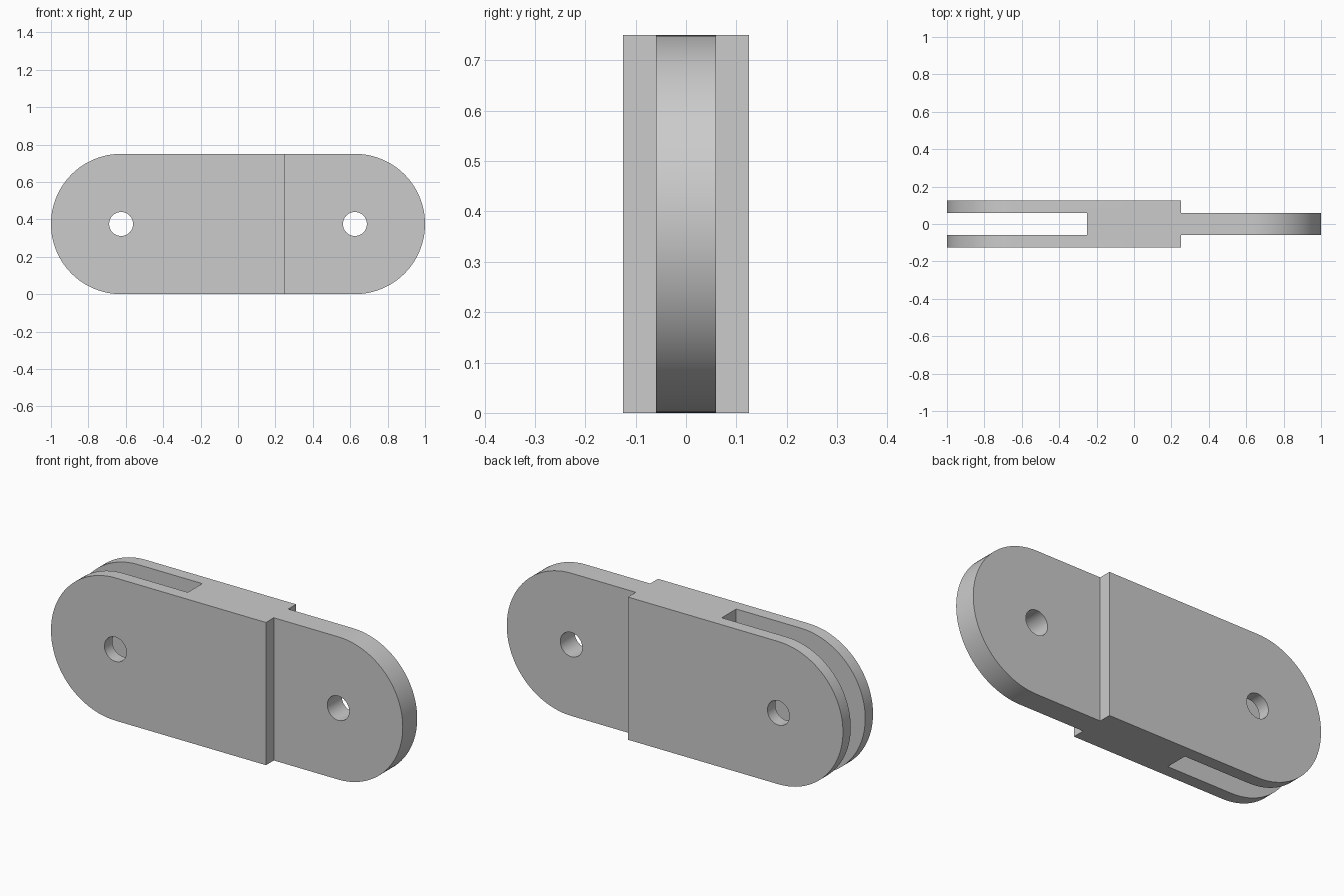
import bpy
import bmesh
from math import radians, sin, cos, pi

cube = bpy.data.objects.get("Cube")
if cube:
    bpy.data.objects.remove(cube, do_unlink=True)

RADIUS = 0.375       # rounded ends
PIVOT = 0.625        # hole distance from the centre
HALF_DEPTH = 0.125
HALF_TONGUE = 0.06   # tongue and slot half thickness
STEP = 0.25          # where the slot and the tongue begin
HOLE = 0.064
ARC = 48

metal = bpy.data.materials.new("light_grey_metal")
metal.use_nodes = True
grey = (0.6, 0.6, 0.6, 1)
metal.diffuse_color = grey
metal.node_tree.nodes["Principled BSDF"].inputs["Base Color"].default_value = grey


def prism(name, outline, y0, y1):
    """Extrude an xz outline from y0 to y1."""
    bm = bmesh.new()
    face = bm.faces.new([bm.verts.new((x, y0, z)) for x, z in outline])
    new = bmesh.ops.extrude_face_region(bm, geom=[face])["geom"]
    verts = [v for v in new if isinstance(v, bmesh.types.BMVert)]
    bmesh.ops.translate(bm, verts=verts, vec=(0, y1 - y0, 0))
    bmesh.ops.recalc_face_normals(bm, faces=bm.faces)
    mesh = bpy.data.meshes.new(name)
    bm.to_mesh(mesh)
    bm.free()
    mesh.materials.append(metal)
    obj = bpy.data.objects.new(name, mesh)
    bpy.context.collection.objects.link(obj)
    return obj


def arc(cx, radius, start, sweep, count):
    angles = [start + sweep * i / count for i in range(count + 1)]
    return [(cx + radius * cos(a), RADIUS + radius * sin(a)) for a in angles]


def block(name, x0, x1, y0, y1):
    return prism(name, [(x0, -1), (x1, -1), (x1, 2), (x0, 2)], y0, y1)


# Link body with two rounded ends
outline = arc(PIVOT, RADIUS, -pi / 2, pi, ARC) + arc(-PIVOT, RADIUS, pi / 2, pi, ARC)
link = prism("hinge_link", outline, -HALF_DEPTH, HALF_DEPTH)

# Fork slot, tongue shoulders and pin holes
cutters = [block("slot_cutter", -2, -STEP, -HALF_TONGUE, HALF_TONGUE),
           block("front_shoulder_cutter", STEP, 2, -1, -HALF_TONGUE),
           block("back_shoulder_cutter", STEP, 2, HALF_TONGUE, 1)]
for side, x in (("fork", -PIVOT), ("tongue", PIVOT)):
    circle = arc(x, HOLE, 0, 2 * pi, ARC)[:-1]
    cutters.append(prism(side + "_hole_cutter", circle, -1, 1))

bpy.ops.object.select_all(action="DESELECT")
bpy.context.view_layer.objects.active = link
link.select_set(True)
for cutter in cutters:
    cutter.hide_render = True
    cut = link.modifiers.new(cutter.name, "BOOLEAN")
    cut.operation = "DIFFERENCE"
    cut.solver = "EXACT"
    cut.object = cutter
    bpy.ops.object.modifier_apply(modifier=cut.name)
    bpy.data.objects.remove(cutter, do_unlink=True)

bpy.ops.object.shade_smooth_by_angle(angle=radians(30))
